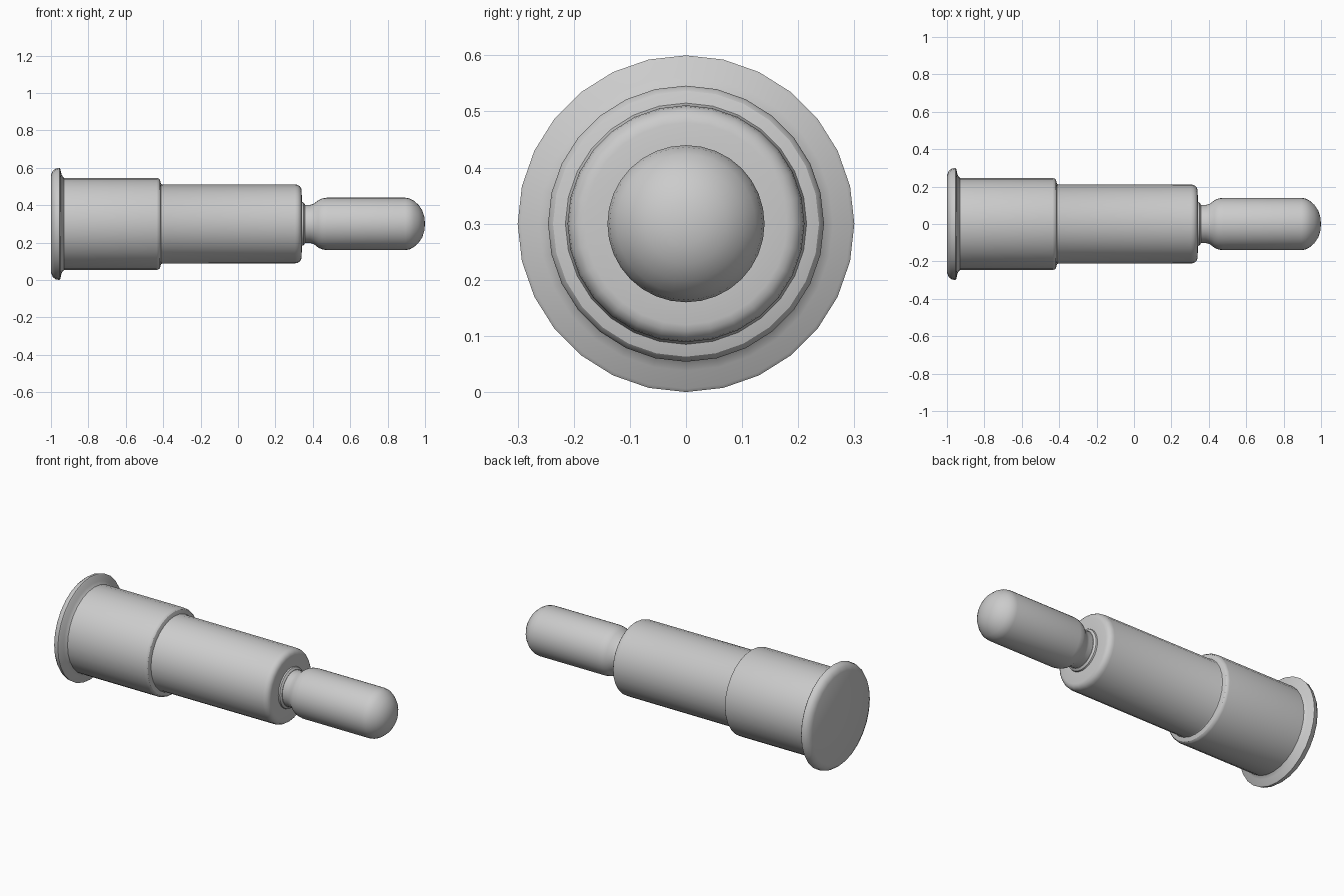
import bpy, bmesh, math

if "Cube" in bpy.data.objects:
    bpy.data.objects.remove(bpy.data.objects["Cube"])

AXIS_Z = 0.3  # height of the pin's long axis

metal = bpy.data.materials.new("plain_grey")
metal.diffuse_color = (0.6, 0.6, 0.6, 1)
metal.use_nodes = True
metal.node_tree.nodes["Principled BSDF"].inputs["Base Color"].default_value = metal.diffuse_color


def lathe(name, profile, sides):
    """Revolve (x, radius) points round the long axis; radius 0 closes with a pole."""
    bm = bmesh.new()
    rings = []
    for x, r in profile:
        count = sides if r > 0 else 1
        rings.append([bm.verts.new((x, r * math.sin(2 * math.pi * i / sides),
                                    r * math.cos(2 * math.pi * i / sides)))
                      for i in range(count)])
    for a, b in zip(rings, rings[1:]):
        for i in range(sides):
            j = (i + 1) % sides
            corners = [a[i % len(a)], a[j % len(a)], b[j % len(b)], b[i % len(b)]]
            bm.faces.new(list(dict.fromkeys(corners)))
    bmesh.ops.recalc_face_normals(bm, faces=bm.faces[:])
    mesh = bpy.data.meshes.new(name)
    bm.to_mesh(mesh)
    bm.free()
    mesh.materials.append(metal)
    obj = bpy.data.objects.new(name, mesh)
    obj.location.z = AXIS_Z
    bpy.context.collection.objects.link(obj)
    bpy.ops.object.select_all(action='DESELECT')
    obj.select_set(True)
    bpy.context.view_layer.objects.active = obj
    bpy.ops.object.shade_smooth_by_angle(angle=math.radians(30))
    return obj


def fillet(cx, cr, dx, dr, steps):
    """Quarter-round from the outer wall to the right-hand end face."""
    return [(cx + dx * math.sin(math.pi / 2 * k / steps),
             cr + dr * math.cos(math.pi / 2 * k / steps)) for k in range(steps + 1)]


# Barrel: flat back, flared rim, thick sleeve, thin sleeve, rounded shoulder
barrel = [(-1, 0), (-1, 0.262), (-0.99, 0.284), (-0.975, 0.296), (-0.955, 0.3),
          (-0.95, 0.294), (-0.943, 0.262), (-0.93, 0.246)]
barrel += fillet(-0.435, 0.228, 0.02, 0.018, 3)
barrel += [(-0.412, 0.215), (-0.405, 0.212)]
barrel += fillet(0.305, 0.18, 0.035, 0.031, 4)
barrel += [(0.342, 0.118), (0.342, 0)]
lathe("barrel", barrel, 28)

# Lip: small raised ring where the plunger leaves the barrel
lathe("barrel_lip", [(0.33, 0), (0.33, 0.12), (0.35, 0.115), (0.358, 0.104), (0.358, 0)], 28)

# Plunger: narrow neck, rounded flare, shaft and domed tip
plunger = [(0.32, 0), (0.32, 0.102), (0.385, 0.102), (0.405, 0.108),
           (0.43, 0.127), (0.45, 0.136), (0.475, 0.14), (0.895, 0.14),
           (0.918, 0.136), (0.94, 0.124), (0.965, 0.102), (0.985, 0.072),
           (0.996, 0.038), (1.0, 0)]
lathe("plunger", plunger, 32)
